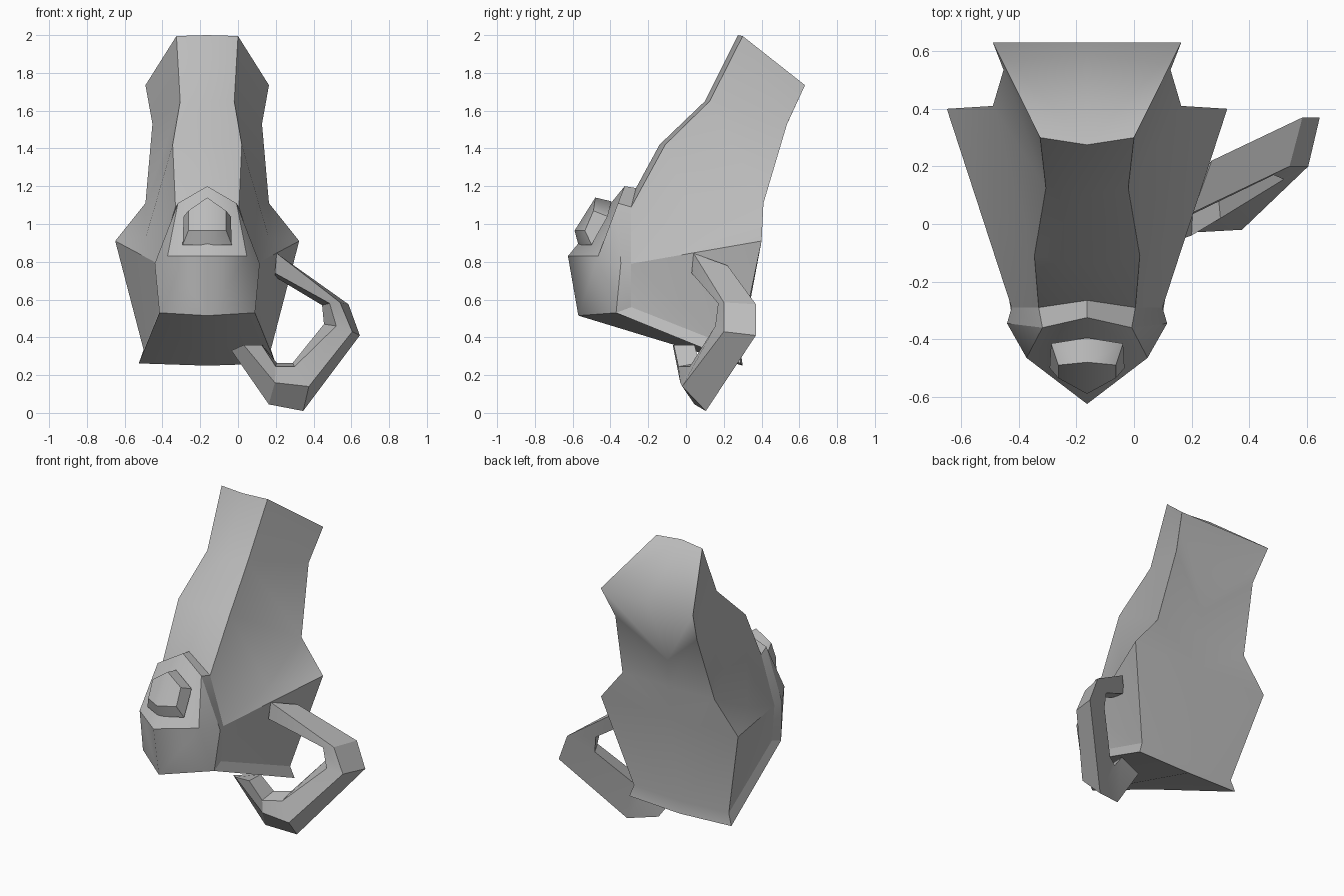
import bpy, bmesh, math
from mathutils import Vector

if "Cube" in bpy.data.objects:
    bpy.data.objects.remove(bpy.data.objects["Cube"])

CX = -0.163  # symmetry plane of the body

grey = bpy.data.materials.new("plain grey")
grey.diffuse_color = (0.5, 0.5, 0.5, 1)
grey.use_nodes = True
grey.node_tree.nodes["Principled BSDF"].inputs["Base Color"].default_value = grey.diffuse_color


def part(name, pts, faces, mirror=True, angle=35, sharp=(), soft=()):
    """Build a part from named points; half parts are mirrored.
    sharp and soft list edges (pairs of point names) that override the angle."""
    idx = {k: i for i, k in enumerate(pts)}
    bm = bmesh.new()
    vs = [bm.verts.new(Vector(p)) for p in pts.values()]
    for f in faces:
        bm.faces.new([vs[idx[k]] for k in f])
    if mirror:
        bmesh.ops.mirror(bm, geom=bm.verts[:] + bm.edges[:] + bm.faces[:],
                         axis='X', merge_dist=0.001)
        bmesh.ops.remove_doubles(bm, verts=bm.verts, dist=0.001)
    bmesh.ops.recalc_face_normals(bm, faces=bm.faces)
    me = bpy.data.meshes.new(name)
    bm.to_mesh(me)
    bm.free()
    me.materials.append(grey)
    ob = bpy.data.objects.new(name, me)
    bpy.context.collection.objects.link(ob)
    ob.location.x = CX if mirror else 0
    bpy.ops.object.select_all(action='DESELECT')
    ob.select_set(True)
    bpy.context.view_layer.objects.active = ob
    bpy.ops.object.shade_smooth_by_angle(angle=math.radians(angle))

    def key(p):
        return (round(abs(p[0]), 3), round(p[1], 3), round(p[2], 3))
    for pairs, flag in ((sharp, True), (soft, False)):
        wanted = [{key(pts[a]), key(pts[b])} for a, b in pairs]
        for e in me.edges:
            if {key(me.vertices[v].co) for v in e.vertices} in wanted:
                e.use_edge_sharp = flag
    return ob


# Body: c = front ridge, f = strip edge, b = back corner, k = back centre
body = {
    'c1': (0, .275, 2.0), 'f1': (.163, .30, 1.995), 'b1': (.327, .63, 1.735), 'k1': (0, .63, 1.735),
    'c2': (0, .10, 1.65), 'f2': (.143, .125, 1.65), 'b2': (.29, .535, 1.53), 'k2': (0, .42, 1.28),
    'c3': (0, -.14, 1.42), 'f3': (.183, -.11, 1.42), 'b3': (.327, .41, 1.11), 'k3': (0, .41, 1.11),
    'c4': (0, -.265, 1.19), 'f4': (.168, -.29, 1.09), 'b4': (.487, .40, .91), 'k4': (0, .40, .91),
    's': (.325, .07, .93),
    'f5': (.262, -.29, .79), 'f6': (.245, -.29, .56),
    'b5': (.337, .28, .335), 'k5': (0, .29, .325),
    'q6': (.253, -.37, .53), 'lip': (.362, .29, .262), 'klip': (0, .30, .25), 'm': (0, -.57, .515),
}
faces = [('c1', 'f1', 'b1', 'k1')]
for a, b in ('12', '23', '34'):
    faces += [('c' + a, 'f' + a, 'f' + b, 'c' + b),
              ('b' + a, 'k' + a, 'k' + b, 'b' + b)]
    if b != '4':
        faces.append(('f' + a, 'b' + a, 'b' + b, 'f' + b))
# neck flowing into the flared lower sides, then the base
faces += [('f3', 'b3', 's', 'f4'), ('f4', 's', 'f5'), ('s', 'b3', 'b4'), ('s', 'b4', 'f5'),
          ('f5', 'b4', 'b5'), ('f5', 'b5', 'f6'), ('b4', 'k4', 'k5', 'b5'),
          ('f6', 'b5', 'lip', 'q6'), ('b5', 'k5', 'klip', 'lip'),
          ('q6', 'lip', 'klip', 'm')]
part("body", body, faces, sharp=[('f6', 'b5')],
     soft=[('b1', 'k1'), ('s', 'b3'), ('s', 'f5'), ('s', 'f4')])

# Front cap: collar ring, slanted pentagon plate and keel below it
cap = {
    'c4': body['c4'], 'f4': body['f4'], 'f5': body['f5'], 'f6': body['f6'],
    'q0': (0, -.325, 1.2), 'q4': (.155, -.36, 1.11), 'q5': (.278, -.345, .79), 'q6': body['q6'],
    'd': (.21, -.465, .83), 't': (0, -.625, .83), 'm': body['m'],
}
part("front_cap", cap, [
    ('q0', 'q4', 'f4', 'c4'), ('q4', 'q5', 'f5', 'f4'), ('q5', 'q6', 'f6', 'f5'),
    ('q0', 'q4', 'd', 't'), ('q4', 'q5', 'd'), ('d', 'q5', 'q6'), ('d', 'q6', 'm', 't')], angle=30,
    sharp=[('q4', 'q5'), ('q5', 'q6')], soft=[('m', 't'), ('q0', 't'), ('d', 'q6'), ('d', 'q5')])

# Button: small tapered pentagon on the plate
button = {
    'a': (0, -.48, 1.14), 's': (.10, -.49, 1.07), 'l': (.10, -.535, .965), 'n': (0, -.59, .965),
    'A': (0, -.395, 1.12), 'S': (.125, -.415, 1.04), 'L': (.13, -.50, .89), 'N': (0, -.57, .89),
}
part("button", button, [
    ('a', 's', 'l', 'n'), ('a', 's', 'S', 'A'), ('s', 'l', 'L', 'S'), ('l', 'n', 'N', 'L'),
    ('A', 'S', 'L', 'N')], angle=20, soft=[('a', 'n'), ('n', 'N'), ('a', 'A')])

# Side handle: six stations of outer front, outer back, inner back, inner front
outer_front = [(.205, .04, .845), (.54, .20, .585), (.605, .20, .43), (.375, -.02, .14), (.195, -.03, .16), (.03, -.07, .36)]
outer_back = [(.27, .22, .78), (.585, .37, .575), (.645, .37, .41), (.345, .105, .01), (.163, .045, .045), (-.035, .0, .33)]
inner_front = [(.195, .03, .74), (.485, .17, .58), (.52, .155, .46), (.30, .02, .245), (.20, -.04, .245), (.125, -.065, .36)]
inner_back = [(.195, .14, .72), (.445, .28, .57), (.455, .275, .47), (.29, .13, .265), (.205, .07, .265), (.13, .045, .36)]
handle = {}
for i, ring in enumerate(zip(outer_front, outer_back, inner_back, inner_front)):
    for j, p in enumerate(ring):
        handle[i, j] = p
hf = [tuple((e, j) for j in range(4)) for e in (0, 5)]
for i in range(5):
    for j in range(4):
        n = (j + 1) % 4
        hf.append(((i, j), (i, n), (i + 1, n), (i + 1, j)))
part("side_handle", handle, hf, mirror=False, angle=15)
